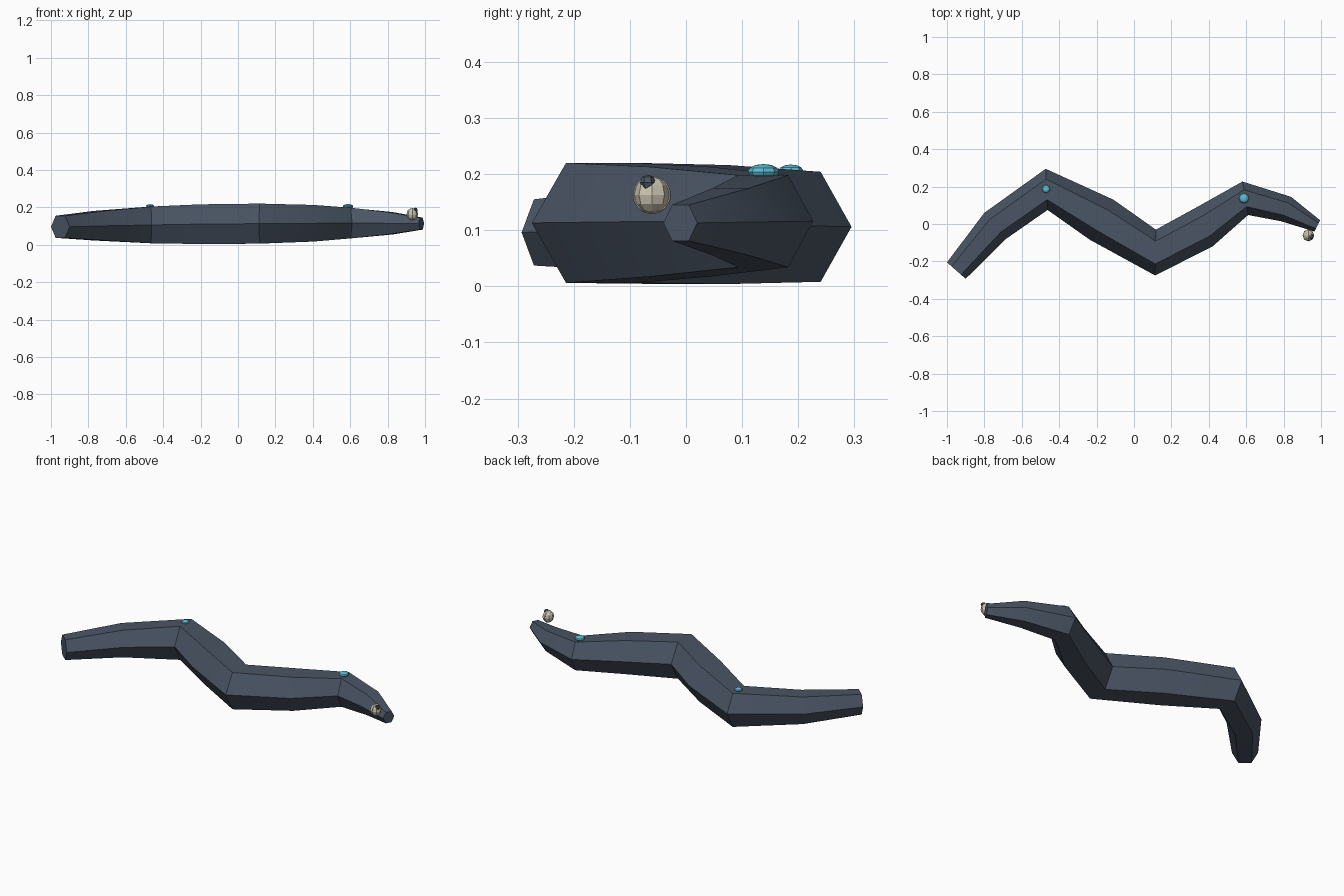
import bpy, bmesh, math
from mathutils import Vector

if "Cube" in bpy.data.objects:
    bpy.data.objects.remove(bpy.data.objects["Cube"])


def material(name, rgb):
    m = bpy.data.materials.new(name)
    m.use_nodes = True
    m.diffuse_color = (*rgb, 1)
    m.node_tree.nodes["Principled BSDF"].inputs["Base Color"].default_value = (*rgb, 1)
    return m


slate = material("slate", (0.068, 0.09, 0.127))
teal = material("teal", (0.11, 0.5, 0.66))
bone = material("bone", (0.58, 0.53, 0.42))


def finish(name, bm, mat, smooth=None):
    bmesh.ops.recalc_face_normals(bm, faces=bm.faces[:])
    mesh = bpy.data.meshes.new(name)
    bm.to_mesh(mesh)
    bm.free()
    mesh.materials.append(mat)
    ob = bpy.data.objects.new(name, mesh)
    bpy.context.collection.objects.link(ob)
    if smooth:
        bpy.ops.object.select_all(action='DESELECT')
        ob.select_set(True)
        bpy.context.view_layer.objects.active = ob
        bpy.ops.object.shade_smooth_by_angle(angle=math.radians(smooth))
    return ob


def ball(name, loc, size, mat, segments=8, rings=6):
    bm = bmesh.new()
    bmesh.ops.create_uvsphere(bm, u_segments=segments, v_segments=rings, radius=1)
    bmesh.ops.scale(bm, vec=size, verts=bm.verts)
    bmesh.ops.translate(bm, vec=loc, verts=bm.verts)
    return finish(name, bm, mat)


# Winding body: back corner, front corner, centre height, half height per ring
stations = [
    ((-1.0, -0.205), (-0.9, -0.293), 0.096, 0.059),
    ((-0.8, 0.06), (-0.685, -0.08), 0.102, 0.079),
    ((-0.472, 0.295), (-0.462, 0.075), 0.106, 0.098),
    ((-0.11, 0.13), (-0.235, -0.085), 0.11, 0.106),
    ((0.117, -0.03), (0.113, -0.275), 0.113, 0.107),
    ((0.345, 0.095), (0.42, -0.12), 0.115, 0.098),
    ((0.58, 0.227), (0.61, 0.048), 0.116, 0.082),
    ((0.84, 0.145), (0.785, 0.015), 0.115, 0.06),
    ((0.995, 0.02), (0.965, -0.04), 0.113, 0.032),
]
bm = bmesh.new()
loops = []
for back, front, z, half in stations:
    b, f = Vector((*back, z)), Vector((*front, z))
    mid, arm = (b + f) / 2, (b - f) / 2
    ring = []
    for i in range(6):
        a = i * math.pi / 3
        up = Vector((0, 0, half * math.sin(a) / math.sin(math.pi / 3)))
        ring.append(bm.verts.new(mid + arm * math.cos(a) + up))
    loops.append(ring)
for p, q in zip(loops, loops[1:]):
    for i in range(6):
        j = (i + 1) % 6
        bm.faces.new((p[i], p[j], q[j], q[i]))
bm.faces.new(loops[0])
bm.faces.new(loops[-1])
finish("winding_body", bm, slate, 30)

# Inlaid gems along the back
ball("front_gem", (0.588, 0.138, 0.204), (0.028, 0.028, 0.014), teal)
ball("rear_gem", (-0.47, 0.187, 0.206), (0.022, 0.022, 0.011), teal)

# Eye with its dark pupil and a thin rim
eye = Vector((0.932, -0.061, 0.163))
ball("eye", eye, (0.031, 0.032, 0.033), bone)
ball("pupil", eye + Vector((0.016, -0.007, 0.022)), (0.014, 0.014, 0.014), slate, 6, 4)
bpy.ops.mesh.primitive_torus_add(location=eye, rotation=(0, math.pi / 2, 0),
                                 major_radius=0.032, minor_radius=0.002,
                                 major_segments=32, minor_segments=6)
rim = bpy.context.object
rim.name = "eye_rim"
rim.data.materials.append(bone)
